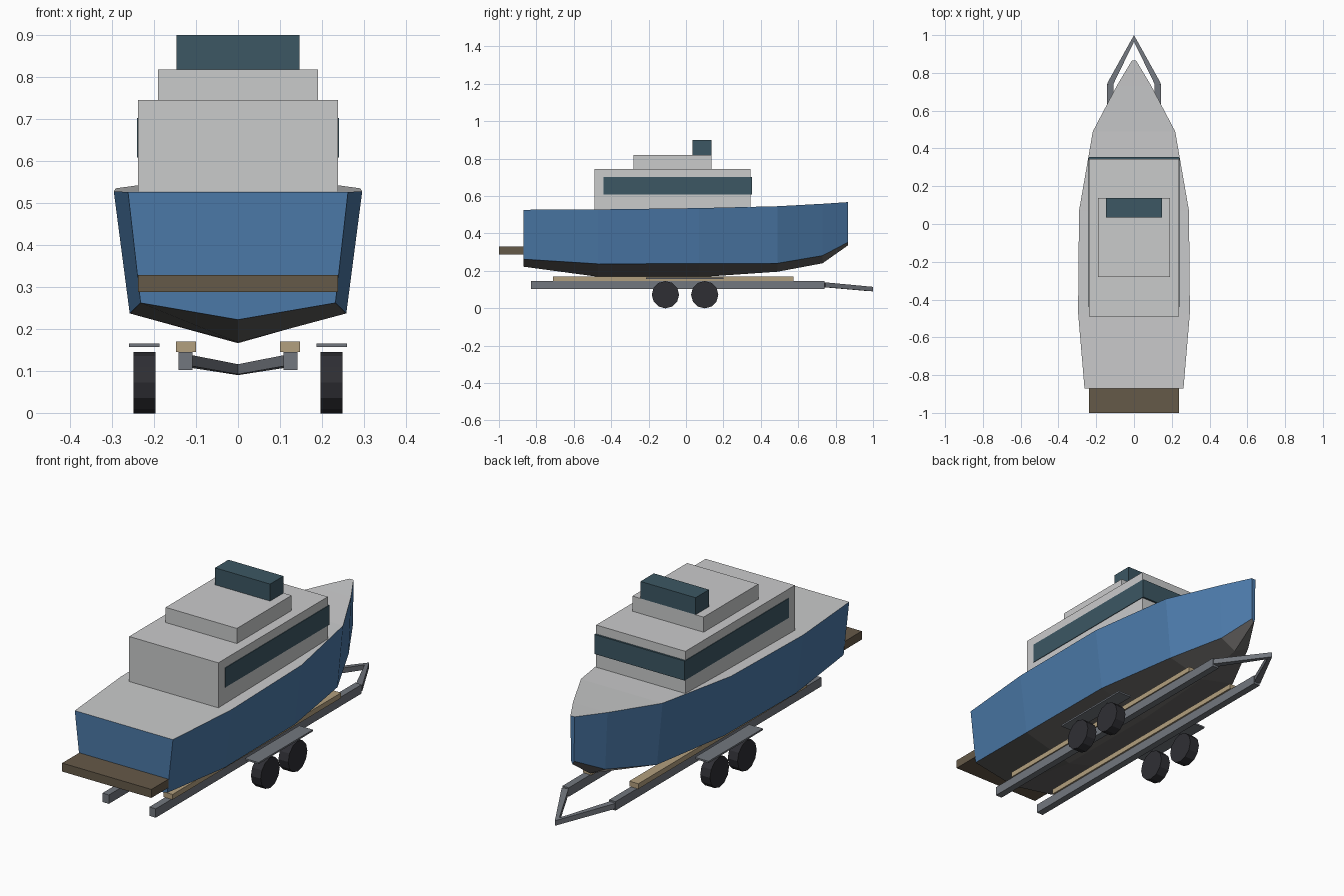
import bpy, bmesh, math

if "Cube" in bpy.data.objects:
    bpy.data.objects.remove(bpy.data.objects["Cube"])


def material(name, rgb):
    m = bpy.data.materials.new(name)
    m.diffuse_color = (*rgb, 1)
    m.use_nodes = True
    m.node_tree.nodes["Principled BSDF"].inputs["Base Color"].default_value = m.diffuse_color
    return m


BLUE = material("hull blue", (0.07, 0.19, 0.39))
BOTTOM = material("bottom grey", (0.13, 0.125, 0.12))
WHITE = material("deck grey", (0.59, 0.595, 0.60))
GLASS = material("dark glass", (0.045, 0.095, 0.125))
TEAK = material("teak brown", (0.13, 0.10, 0.065))
WOOD = material("bunk tan", (0.45, 0.35, 0.21))
STEEL = material("trailer steel", (0.17, 0.185, 0.21))
RUBBER = material("tyre black", (0.028, 0.028, 0.034))


def finish(name, bm, mats):
    bmesh.ops.recalc_face_normals(bm, faces=bm.faces)
    me = bpy.data.meshes.new(name)
    bm.to_mesh(me)
    bm.free()
    for m in mats:
        me.materials.append(m)
    ob = bpy.data.objects.new(name, me)
    bpy.context.collection.objects.link(ob)
    return ob


def box(name, mat, x, y, z):
    bm = bmesh.new()
    bmesh.ops.create_cube(bm, size=1)
    for v in bm.verts:
        v.co = [lo + (c + 0.5) * (hi - lo) for c, (lo, hi) in zip(v.co, (x, y, z))]
    return finish(name, bm, [mat])


def loft(bm, rings, slots):
    """Skin closed rings; slots gives the material of each strip."""
    rings = [[bm.verts.new(p) for p in r] for r in rings]
    n = len(rings[0])
    for a, b in zip(rings, rings[1:]):
        for i in range(n):
            j = (i + 1) % n
            bm.faces.new((a[i], a[j], b[j], b[i])).material_index = slots[i]
    bm.faces.new(rings[0])
    bm.faces.new(rings[-1])


# Hull: y, keel z, chine half width, chine z, sheer half width, sheer z
stations = [
    (-0.87, 0.222, 0.232, 0.262, 0.262, 0.526),
    (-0.47, 0.168, 0.258, 0.237, 0.296, 0.528),
    (0.07, 0.166, 0.254, 0.238, 0.291, 0.535),
    (0.49, 0.195, 0.188, 0.240, 0.218, 0.545),
    (0.73, 0.240, 0.080, 0.281, 0.092, 0.558),
    (0.865, 0.335, 0.008, 0.352, 0.011, 0.567),
]
bm = bmesh.new()
loft(bm, [[(0, y, kz), (cw, y, cz), (sw, y, sz), (-sw, y, sz), (-cw, y, cz)]
          for y, kz, cw, cz, sw, sz in stations], [1, 0, 2, 0, 1])
finish("hull", bm, [BLUE, BOTTOM, WHITE])

# Superstructure
box("cabin", WHITE, (-0.238, 0.238), (-0.49, 0.345), (0.525, 0.745))
box("cabin_windows", GLASS, (-0.241, 0.241), (-0.44, 0.354), (0.608, 0.702))
box("upper_deck", WHITE, (-0.19, 0.19), (-0.28, 0.137), (0.745, 0.818))
box("windscreen", GLASS, (-0.147, 0.147), (0.035, 0.137), (0.818, 0.90))
box("swim_platform", TEAK, (-0.238, 0.238), (-1.0, -0.868), (0.288, 0.329))

# Trailer: mirrored rails, bunks, fenders and wheels
for side, s in (("left", -1), ("right", 1)):
    def span(a, b):
        return tuple(sorted((s * a, s * b)))
    box(side + "_rail", STEEL, span(0.108, 0.142), (-0.83, 0.74), (0.102, 0.145))
    box(side + "_bunk", WOOD, span(0.10, 0.148), (-0.71, 0.575), (0.145, 0.17))
    box(side + "_fender", STEEL, span(0.187, 0.26), (-0.215, 0.20), (0.157, 0.165))
    for pos, y in (("rear", -0.11), ("front", 0.10)):
        bpy.ops.mesh.primitive_cylinder_add(
            vertices=12, radius=0.073, depth=0.052,
            location=(s * 0.223, y, 0.072), rotation=(0, math.pi / 2, 0))
        wheel = bpy.context.object
        wheel.name = f"{side}_{pos}_wheel"
        wheel.data.materials.append(RUBBER)

# V-shaped tongue, sloping down to the tip
bm = bmesh.new()
loft(bm, [
    [(-0.142, 0.745, 0.112), (-0.112, 0.735, 0.112), (-0.112, 0.735, 0.138), (-0.142, 0.745, 0.138)],
    [(0, 1.0, 0.09), (0, 0.965, 0.092), (0, 0.965, 0.116), (0, 1.0, 0.114)],
    [(0.142, 0.745, 0.112), (0.112, 0.735, 0.112), (0.112, 0.735, 0.138), (0.142, 0.745, 0.138)],
], [0, 0, 0, 0])
finish("tongue", bm, [STEEL])
